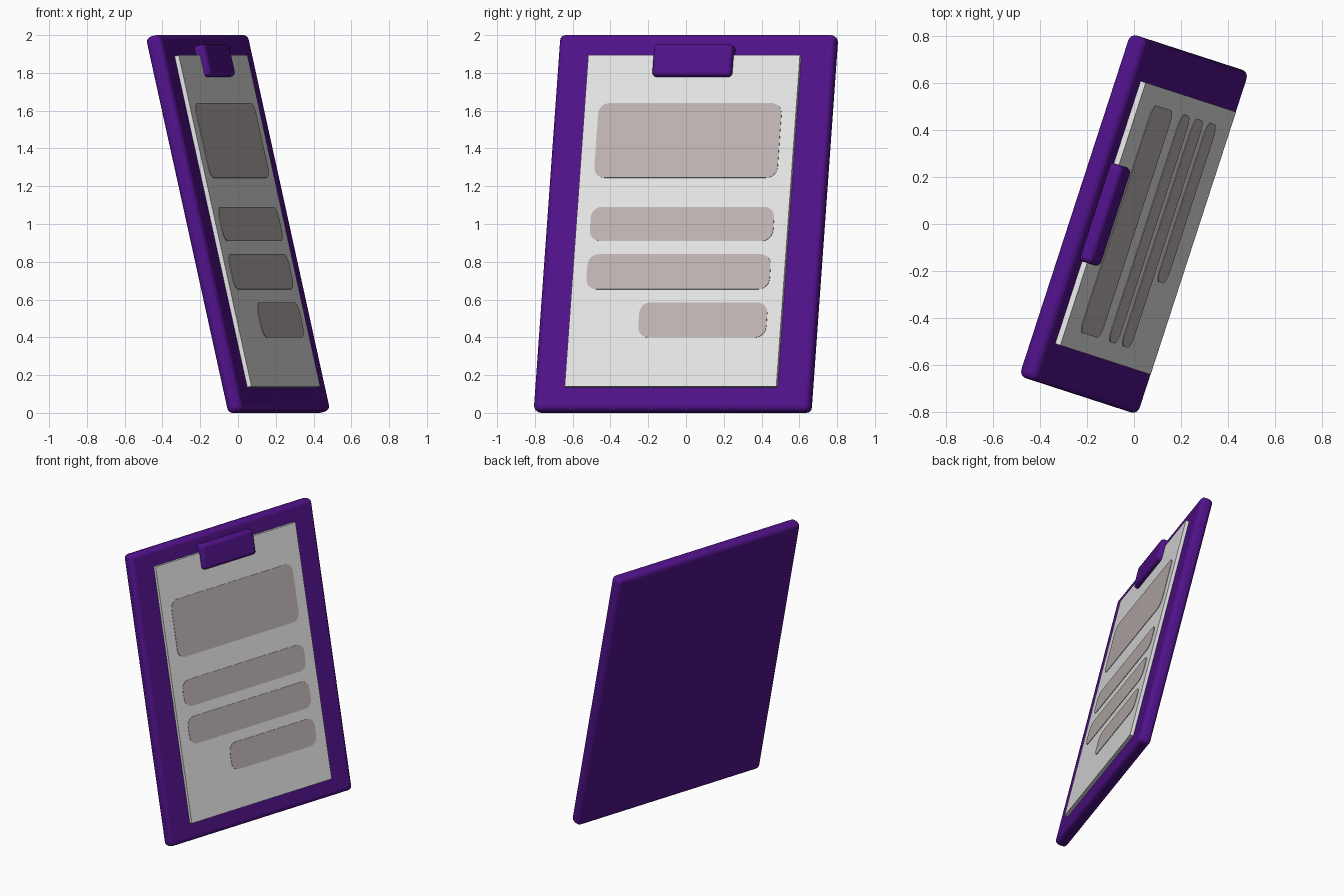
import bpy, bmesh, math
from mathutils import Matrix, Vector

if "Cube" in bpy.data.objects:
    bpy.data.objects.remove(bpy.data.objects["Cube"])

# Board frame: local x = width, y = height, z = out of the front
yaw, tilt = math.radians(18), math.radians(13)
across = Vector((math.sin(yaw), math.cos(yaw), 0))
out = Vector((math.cos(yaw), -math.sin(yaw), 0))
up = Vector((0, 0, 1))
v_axis = up * math.cos(tilt) - out * math.sin(tilt)
n_axis = out * math.cos(tilt) + up * math.sin(tilt)
FRAME = Matrix((across, v_axis, n_axis)).transposed().to_4x4()
FRAME.translation = (0, 0, 1)


def material(name, color):
    m = bpy.data.materials.new(name)
    m.diffuse_color = (*color, 1)
    m.use_nodes = True
    m.node_tree.nodes["Principled BSDF"].inputs["Base Color"].default_value = m.diffuse_color
    return m


purple = material("purple plastic", (0.082, 0.006, 0.257))
white = material("white paper", (0.8, 0.8, 0.8))
mauve = material("mauve print", (0.53, 0.46, 0.46))


def finish(name, bm, mat):
    bmesh.ops.recalc_face_normals(bm, faces=bm.faces)
    mesh = bpy.data.meshes.new(name)
    bm.to_mesh(mesh)
    bm.free()
    mesh.materials.append(mat)
    ob = bpy.data.objects.new(name, mesh)
    bpy.context.collection.objects.link(ob)
    ob.matrix_world = FRAME
    return ob


def box(name, x, y, z, mat, bevel=0):
    bm = bmesh.new()
    bmesh.ops.create_cube(bm, size=1)
    for v in bm.verts:
        for i, (a, b) in enumerate((x, y, z)):
            v.co[i] = a if v.co[i] < 0 else b
    ob = finish(name, bm, mat)
    if bevel:
        mod = ob.modifiers.new("round", 'BEVEL')
        mod.width, mod.segments = bevel, 4
        bpy.context.view_layer.objects.active = ob
        ob.select_set(True)
        bpy.ops.object.shade_smooth_by_angle(angle=math.radians(40))
        ob.select_set(False)
    return ob


def plate(name, x, y, z, r, mat):
    """Thin rounded rectangle."""
    bm = bmesh.new()
    verts = []
    corners = ((x[1] - r, y[1] - r), (x[0] + r, y[1] - r),
               (x[0] + r, y[0] + r), (x[1] - r, y[0] + r))
    for k, (cx, cy) in enumerate(corners):
        for i in range(7):
            a = math.pi / 2 * (k + i / 6)
            verts.append(bm.verts.new((cx + r * math.cos(a), cy + r * math.sin(a), z[0])))
    face = bm.faces.new(verts)
    ext = bmesh.ops.extrude_face_region(bm, geom=[face], use_keep_orig=True)
    for g in ext["geom"]:
        if isinstance(g, bmesh.types.BMVert):
            g.co.z = z[1]
    return finish(name, bm, mat)


# Backing board, sheet and clip
box("board", (-0.768, 0.768), (-1.023, 1.023), (-0.0425, 0.0425), purple, 0.03)
box("paper", (-0.589, 0.589), (-0.897, 0.902), (0.03, 0.066), white)
box("clip", (-0.22, 0.22), (0.783, 0.957), (0.0, 0.1), purple, 0.022)

# Printed blocks on the sheet
for i, (left, low, high) in enumerate(((-0.51, 0.236, 0.641), (-0.51, -0.108, 0.077),
                                       (-0.51, -0.37, -0.18), (-0.202, -0.632, -0.442))):
    plate(f"print_block_{i + 1}", (left, 0.51), (low, high), (0.064, 0.069), 0.058, mauve)
